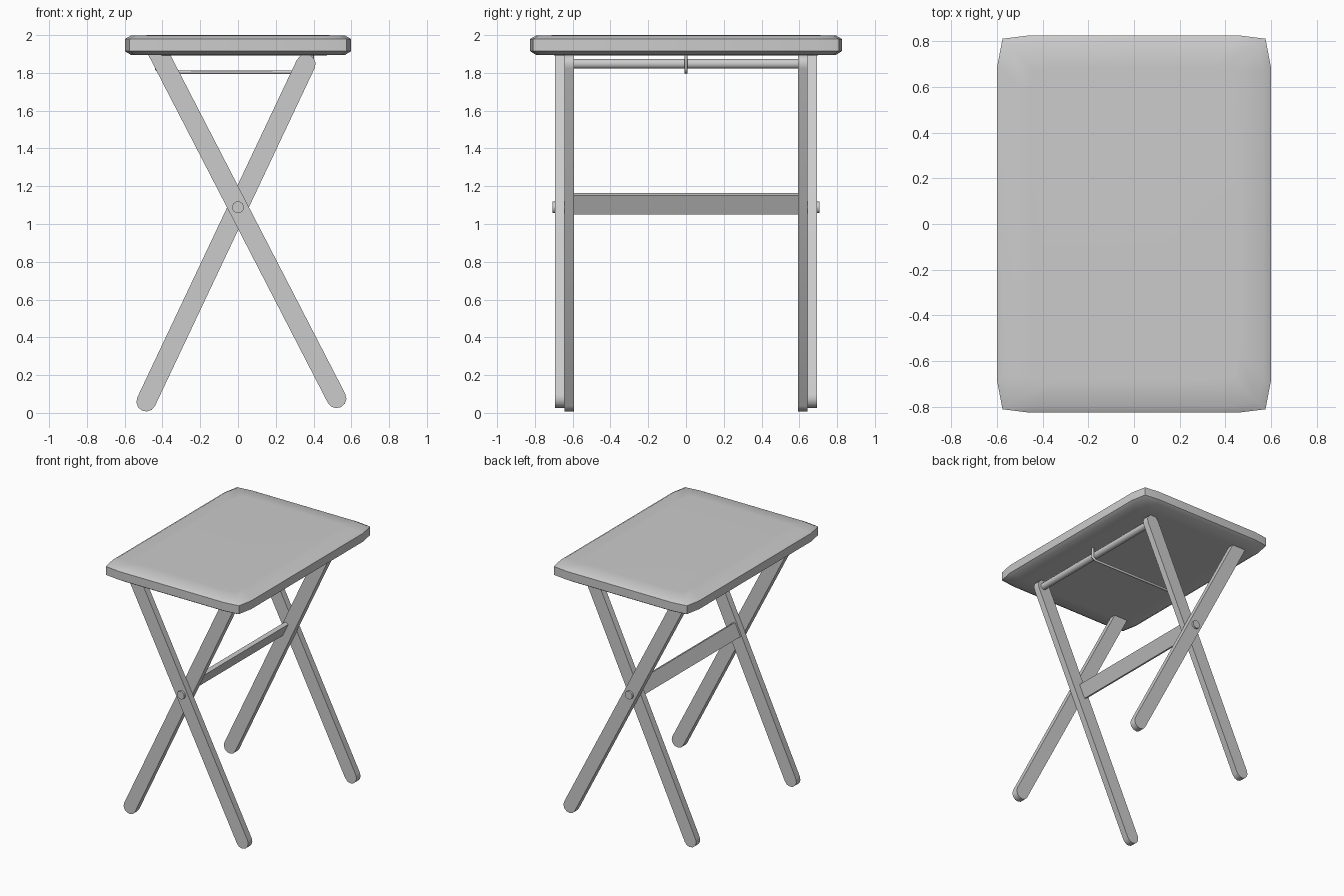
import bpy, bmesh
from math import sin, cos, tan, pi, radians
from mathutils import Vector

if "Cube" in bpy.data.objects:
    bpy.data.objects.remove(bpy.data.objects["Cube"])

PIVOT_Z = 1.088
LEG_R = 0.052
OUTER = radians(27.3)
INNER = radians(25.3)


def finish(name, bm, smooth=None):
    bmesh.ops.recalc_face_normals(bm, faces=bm.faces)
    me = bpy.data.meshes.new(name)
    bm.to_mesh(me)
    bm.free()
    ob = bpy.data.objects.new(name, me)
    bpy.context.collection.objects.link(ob)
    if smooth:
        bpy.ops.object.select_all(action='DESELECT')
        ob.select_set(True)
        bpy.context.view_layer.objects.active = ob
        bpy.ops.object.shade_smooth_by_angle(angle=radians(smooth))
    return ob


def prism(name, profile, y0, y1, smooth=None):
    """Extrude an x-z outline from y0 to y1."""
    bm = bmesh.new()
    rings = [[bm.verts.new((x, y, z)) for x, z in profile] for y in (y0, y1)]
    n = len(profile)
    for ring in rings:
        bm.faces.new(ring)
    for i in range(n):
        j = (i + 1) % n
        bm.faces.new((rings[0][i], rings[0][j], rings[1][j], rings[1][i]))
    return finish(name, bm, smooth)


def circle(cx, cz, r, n):
    return [(cx + r * cos((i + .5) * 2 * pi / n), cz + r * sin((i + .5) * 2 * pi / n))
            for i in range(n)]


# Table top: octagon-like outline in stacked rings with soft edges
corner = [(.598, .69), (.575, .81), (.456, .825)]
outline = (corner + [(-x, y) for x, y in reversed(corner)]
           + [(-x, -y) for x, y in corner] + [(x, -y) for x, y in reversed(corner)])
bm = bmesh.new()
rings = []
for inset, z in [(.14, 1.893), (.03, 1.896), (0, 1.915), (0, 1.98), (.03, 1.997), (.14, 2.0)]:
    sx, sy = 1 - inset / .6, 1 - inset / .825
    rings.append([bm.verts.new((x * sx, y * sy, z)) for x, y in outline])
for a, b in zip(rings, rings[1:]):
    for i in range(len(outline)):
        j = (i + 1) % len(outline)
        bm.faces.new((a[i], a[j], b[j], b[i]))
bm.faces.new(rings[0])
bm.faces.new(rings[-1])
finish("table_top", bm, 40)


# Leg outline: rounded foot, with rounded or table-flush top
def leg_profile(angle, sign, top=None):
    d = Vector((sign * sin(angle), cos(angle)))
    n = Vector((d.y, -d.x))
    p = Vector((0, PIVOT_Z))

    def arc(c, axis, side):
        return [c + LEG_R * (side * cos(t) + axis * sin(t))
                for t in (pi * i / 6 for i in range(7))]
    pts = arc(p - d * 1.138, -d, n)
    if top is None:
        pts += arc(p + d * .84, d, -n)
    else:
        for s in (-1, 1):
            q = p + n * LEG_R * s
            pts.append(q + d * ((top - q.y) / d.y))
    return [tuple(v) for v in pts]


for side, label in ((-1, "front"), (1, "back")):
    prism(label + "_outer_leg", leg_profile(OUTER, -1, 1.895), side * .643, side * .693, 35)
    prism(label + "_inner_leg", leg_profile(INNER, 1), side * .593, side * .643, 35)
    # Pivot bolt head
    prism(label + "_pivot_bolt", circle(0, PIVOT_Z, .032, 12), side * .685, side * .708, 40)

# Stretcher plank, tilted parallel to the inner legs
d = Vector((sin(INNER), cos(INNER)))
n = Vector((-d.y, d.x))
c = Vector((-.018, 1.107))
prism("stretcher", [tuple(c + d * a * .055 + n * b * .015)
                    for a, b in ((-1, -1), (1, -1), (1, 1), (-1, 1))], -.6, .6)

# Round bar joining the inner leg tops
prism("top_bar", circle(.359, 1.848, .028, 8), -.6, .6, 50)

# Wire latch under the top, hooked over the bar
curve = bpy.data.curves.new("wire_latch", 'CURVE')
curve.dimensions = '3D'
curve.bevel_depth = .01
curve.bevel_resolution = 1
curve.use_fill_caps = True
path = [(-.43, 1.9), (-.43, 1.82), (-.41, 1.803), (.37, 1.803), (.392, 1.82), (.392, 1.9)]
sp = curve.splines.new('POLY')
sp.points.add(len(path) - 1)
for pt, (x, z) in zip(sp.points, path):
    pt.co = (x, 0, z, 1)
bpy.context.collection.objects.link(bpy.data.objects.new("wire_latch", curve))
